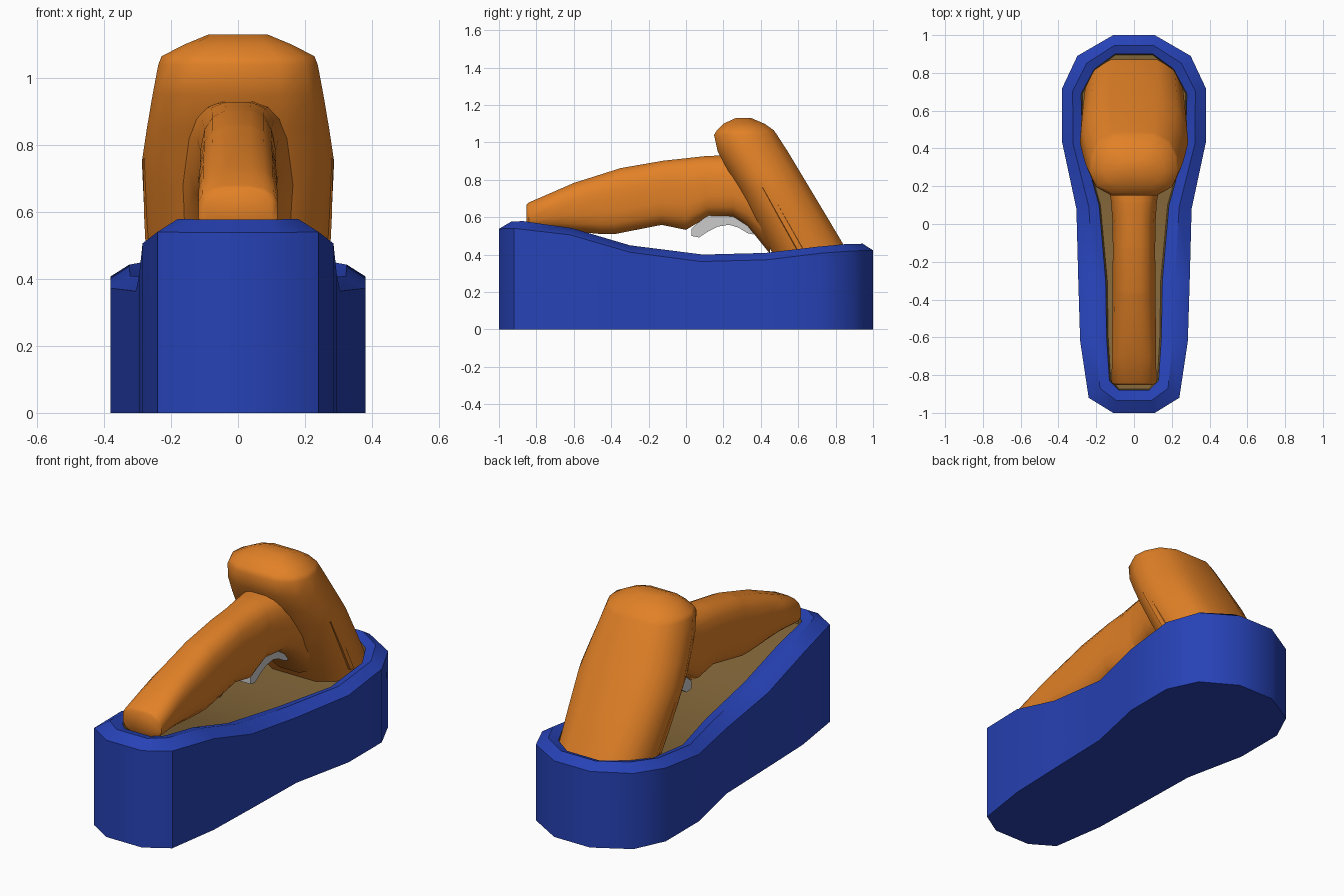
import bpy, bmesh, math

cube = bpy.data.objects.get("Cube")
if cube:
    bpy.data.objects.remove(cube, do_unlink=True)


def material(name, color):
    m = bpy.data.materials.new(name)
    m.use_nodes = True
    m.diffuse_color = color
    m.node_tree.nodes["Principled BSDF"].inputs["Base Color"].default_value = color
    return m


ORANGE = material("orange plastic", (0.76, 0.22, 0.02, 1))
BLUE = material("blue plastic", (0.02, 0.055, 0.47, 1))
TAN = material("tan lining", (0.22, 0.13, 0.04, 1))
GREY = material("light grey", (0.6, 0.6, 0.6, 1))


def interp(table, t):
    """Piecewise linear lookup in (key, value) pairs."""
    for (a, u), (b, v) in zip(table, table[1:]):
        if t <= b:
            return u + (v - u) * max(0, (t - a) / (b - a))
    return table[-1][1]


def finish(name, bm, mat, angle=40):
    bmesh.ops.recalc_face_normals(bm, faces=bm.faces)
    me = bpy.data.meshes.new(name)
    bm.to_mesh(me)
    bm.free()
    me.materials.append(mat)
    for p in me.polygons:
        p.use_smooth = True
    me.set_sharp_from_angle(angle=math.radians(angle))
    ob = bpy.data.objects.new(name, me)
    bpy.context.scene.collection.objects.link(ob)
    return ob


def loft(name, rings, mat, cap_start=True, cap_end=True, angle=40):
    """Skin a list of equal-length closed rings."""
    bm = bmesh.new()
    vs = [[bm.verts.new(p) for p in r] for r in rings]
    n = len(vs[0])
    for a, b in zip(vs, vs[1:]):
        for i in range(n):
            j = (i + 1) % n
            bm.faces.new((a[i], a[j], b[j], b[i]))
    if cap_start:
        bm.faces.new(vs[0])
    if cap_end:
        bm.faces.new(vs[-1])
    return finish(name, bm, mat, angle)


def mirrored(half):
    """Close a half outline of 3D points across x = 0."""
    return half + [(-x, y, z) for x, y, z in reversed(half)]


# Tray: plan outlines and the wavy rim height along the length
outer = [(.11, -1), (.24, -.92), (.285, -.62), (.295, -.3), (.305, .08),
         (.38, .43), (.38, .72), (.30, .89), (.11, 1)]
inner = [(.08, -.88), (.13, -.83), (.145, -.6), (.15, -.3), (.185, .1),
         (.275, .42), (.28, .69), (.21, .82), (.10, .9)]
rim = [(-1, .575), (-.85, .58), (-.6, .54), (-.3, .45), (.07, .40),
       (.45, .41), (.8, .455), (1, .46)]


def tray_ring(t, drop):
    half = []
    for (ax, ay), (bx, by) in zip(outer, inner):
        y = ay + (by - ay) * t
        half.append((ax + (bx - ax) * t, y, interp(rim, y) - drop))
    return mirrored(half)


floor = [(x, y, 0) for x, y, z in tray_ring(0, 0)]
loft("tray", [floor, tray_ring(0, .037), tray_ring(.55, 0), tray_ring(1, .015)],
     BLUE, cap_end=False)

# Lining: short wall and a deck that follows the rim
bm = bmesh.new()
top = [bm.verts.new(p) for p in tray_ring(1, .015)]
low = [bm.verts.new(p) for p in tray_ring(1.06, .06)]
n = len(top)
for i in range(n):
    j = (i + 1) % n
    bm.faces.new((top[i], top[j], low[j], low[i]))
for i in range(n // 2 - 1):
    bm.faces.new((low[i], low[i + 1], low[n - 2 - i], low[n - 1 - i]))
lining = finish("tray_lining", bm, TAN)

# Handle: rounded sections swept along y, arched underside before the head
handle_top = [(-.84, .68), (-.6, .785), (-.35, .865), (-.12, .905), (.11, .93), (.45, .94)]
handle_low = [(-.84, .53), (-.7, .53), (-.45, .508), (-.38, .508), (-.13, .557),
              (0, .53), (.05, .56), (.12, .6), (.25, .6), (.33, .55), (.45, .40)]
handle_wide = [(-.84, .12), (-.6, .118), (-.2, .113), (0, .115), (.15, .125), (.3, .16), (.45, .19)]


def handle_ring(y, scale=1.0):
    a, b = interp(handle_low, y), interp(handle_top, y)
    w = interp(handle_wide, y)
    ring = []
    for k in range(16):
        t = math.tau * (k + .5) / 16
        c, s = math.cos(t), math.sin(t)
        x = math.copysign(abs(c) ** .7, c) * w * scale
        z = math.copysign(abs(s) ** .7, s) * (b - a) / 2 * scale
        ring.append((x, y, (a + b) / 2 + z))
    return ring


stations = sorted({y for y, _ in handle_low + handle_top})
front_cap = [(x, y - .012, z) for x, y, z in handle_ring(-.84, .85)]
loft("handle", [front_cap] + [handle_ring(y) for y in stations], ORANGE, angle=50)

# Head: slanted broad slab, level sections of (height, front, back, half width)
levels = [(.36, .49, .89, .262), (.44, .445, .85, .27), (.6, .36, .755, .28),
          (.75, .285, .665, .287), (.85, .225, .605, .272), (.95, .17, .545, .255),
          (1.04, .15, .487, .238), (1.065, .165, .47, .228), (1.10, .20, .42, .16),
          (1.13, .265, .35, .088)]
section = [(.5, 0), (.85, .14), (1, .38), (.97, .62), (.8, .87), (.45, 1)]
rings = [mirrored([(fx * w, f + (b - f) * fy, z) for fx, fy in section])
         for z, f, b, w in levels]
loft("head", rings, ORANGE, angle=45)

# Raised seam ribs on both sides of the head
for side, name in ((1, "left_rib"), (-1, "right_rib")):
    path = []
    for y, z, x in ((.42, .76, .272), (.52, .58, .268), (.61, .42, .26)):
        path.append([(side * (x + dx), y + dy, z)
                     for dx, dy in ((-.04, -.035), (.012, -.01), (.012, .02), (-.04, .04))])
    loft(name, path, ORANGE)

# Trigger: grey strip hugging the arch under the handle
arch = [(.03, .54, .50), (.07, .575, .492), (.12, .612, .525), (.17, .615, .55),
        (.23, .615, .56), (.28, .61, .545), (.33, .57, .515), (.36, .53, .508)]
loft("trigger", [[(-.055, y, lo), (.055, y, lo), (.055, y, hi), (-.055, y, hi)]
                 for y, hi, lo in arch], GREY)
